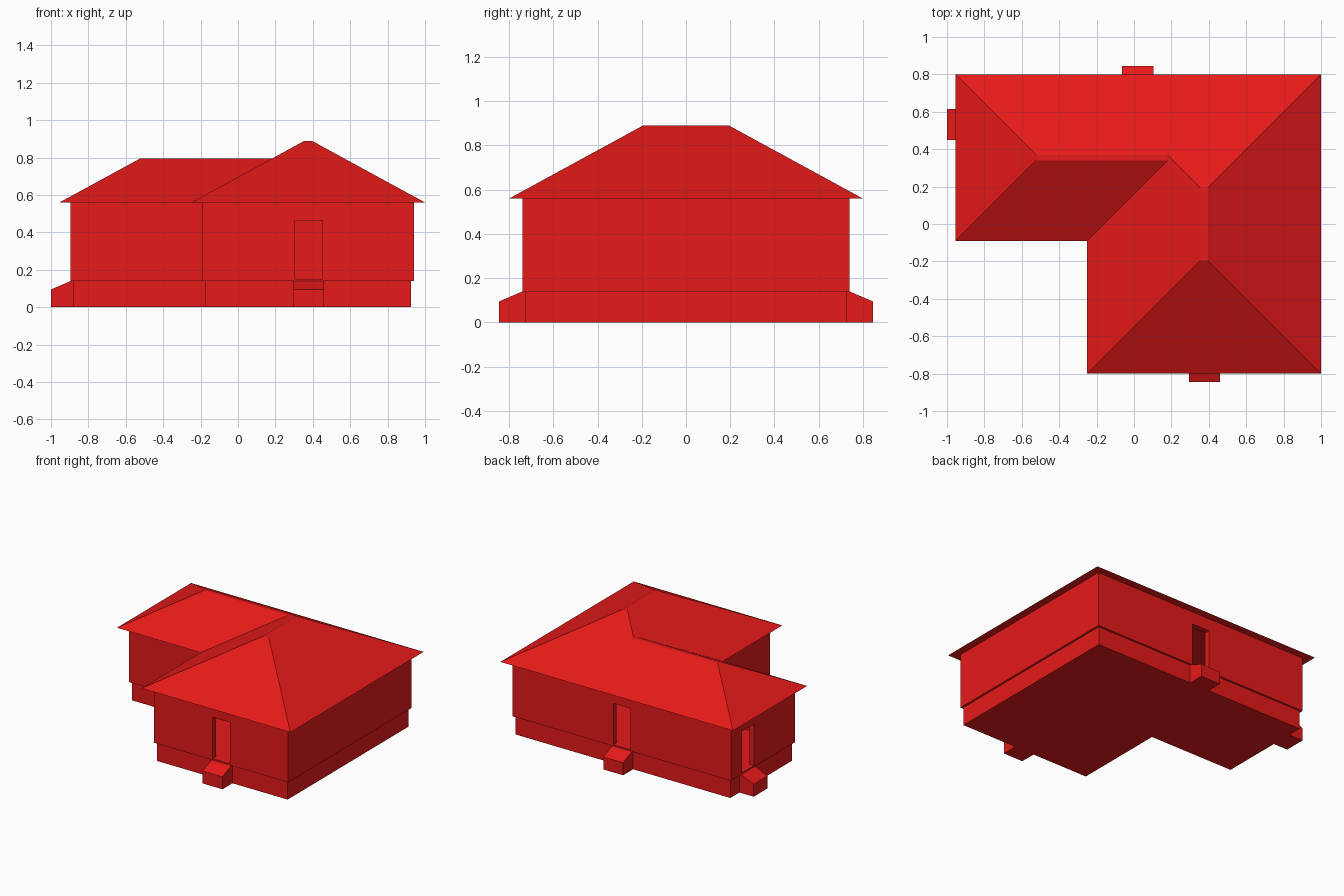
import bpy
from math import radians
from mathutils import Matrix, Vector

if "Cube" in bpy.data.objects:
    bpy.data.objects.remove(bpy.data.objects["Cube"])

red = bpy.data.materials.new("red")
red.diffuse_color = (0.8, 0.01, 0.01, 1)
red.use_nodes = True
red.node_tree.nodes["Principled BSDF"].inputs["Base Color"].default_value = red.diffuse_color

BASE_Z, FLOOR_Z, EAVE_Z = 0.14, 0.15, 0.56
SLOPE = 0.545


def make(name, verts, faces, helper=False):
    mesh = bpy.data.meshes.new(name)
    mesh.from_pydata(verts, [], faces)
    obj = bpy.data.objects.new(name, mesh)
    bpy.context.collection.objects.link(obj)
    if helper:
        obj.hide_render = True
        obj.hide_viewport = True
        obj.display_type = 'WIRE'
    else:
        mesh.materials.append(red)
    return obj


def l_plan(d):
    """L-shaped eave outline moved inwards by d, counter-clockwise."""
    w, e, s, n = -0.955 + d, 1 - d, -0.8 + d, 0.8 - d
    return [(w, -0.09 + d), (-0.25 + d, -0.09 + d), (-0.25 + d, s), (e, s), (e, n), (w, n)]


def prism(name, low, high, helper=False):
    """Solid between two matching counter-clockwise loops."""
    n = len(low)
    faces = [tuple(reversed(range(n))), tuple(range(n, 2 * n))]
    faces += [(i, (i + 1) % n, n + (i + 1) % n, n + i) for i in range(n)]
    return make(name, low + high, faces, helper)


def l_prism(name, d, z0, z1, helper=False):
    plan = l_plan(d)
    return prism(name, [(x, y, z0) for x, y in plan], [(x, y, z1) for x, y in plan], helper)


def cut(target, cutter):
    mod = target.modifiers.new(cutter.name, 'BOOLEAN')
    mod.operation = 'DIFFERENCE'
    mod.solver = 'EXACT'
    mod.object = cutter


# Plinth and hollow walls
l_prism("plinth", 0.075, 0, BASE_Z)
walls = l_prism("walls", 0.06, BASE_Z, EAVE_Z)
cut(walls, l_prism("room_cutter", 0.10, FLOOR_Z, 0.7, True))

# Doorways, each with a sloping step: (side, centre on plinth face, turn)
doors = [("front", (0.378, -0.725), 0),
         ("back", (0.02, 0.725), 180),
         ("left", (-0.88, 0.533), -90)]
profile = [(0, 0), (-0.12, 0), (-0.12, 0.095), (-0.015, BASE_Z), (0, BASE_Z)]
for side, (x, y), turn in doors:
    place = Matrix.Translation((x, y, 0)) @ Matrix.Rotation(radians(turn), 4, 'Z')

    def at(px, py, pz):
        return place @ Vector((px, py, pz))

    prism(side + "_step", [at(0.083, u, z) for u, z in profile],
          [at(-0.083, u, z) for u, z in profile])
    rect = [(-0.073, -0.05), (0.073, -0.05), (0.073, 0.06), (-0.073, 0.06)]
    cut(walls, prism(side + "_door_cutter", [at(u, v, FLOOR_Z) for u, v in rect],
                     [at(u, v, 0.465) for u, v in rect], True))

# Hipped roof: eaves 0-5, wing top 6-9, main top 10-13
a, b = 0.43, 0.605
za, zb = EAVE_Z + a * SLOPE, EAVE_Z + b * SLOPE
verts = [(x, y, EAVE_Z) for x, y in l_plan(0)]
verts += [(x, y, za) for x, y in l_plan(a)[:2]]
verts += [(-0.25 + a, 0.8 - a, za), (-0.955 + a, 0.8 - a, za)]
verts += [(x, y, zb) for x, y in l_plan(b)[2:5]] + [(-0.25 + b, 0.8 - b, zb)]
make("roof", verts, [
    (5, 4, 3, 2, 1, 0),            # soffit and ceiling
    (0, 1, 7, 6), (5, 0, 6, 9),    # wing front and end
    (1, 2, 10, 13, 8, 7),          # main left slope
    (2, 3, 11, 10), (3, 4, 12, 11),
    (4, 5, 9, 8, 13, 12),          # shared back slope
    (6, 7, 8, 9), (10, 11, 12, 13)])
